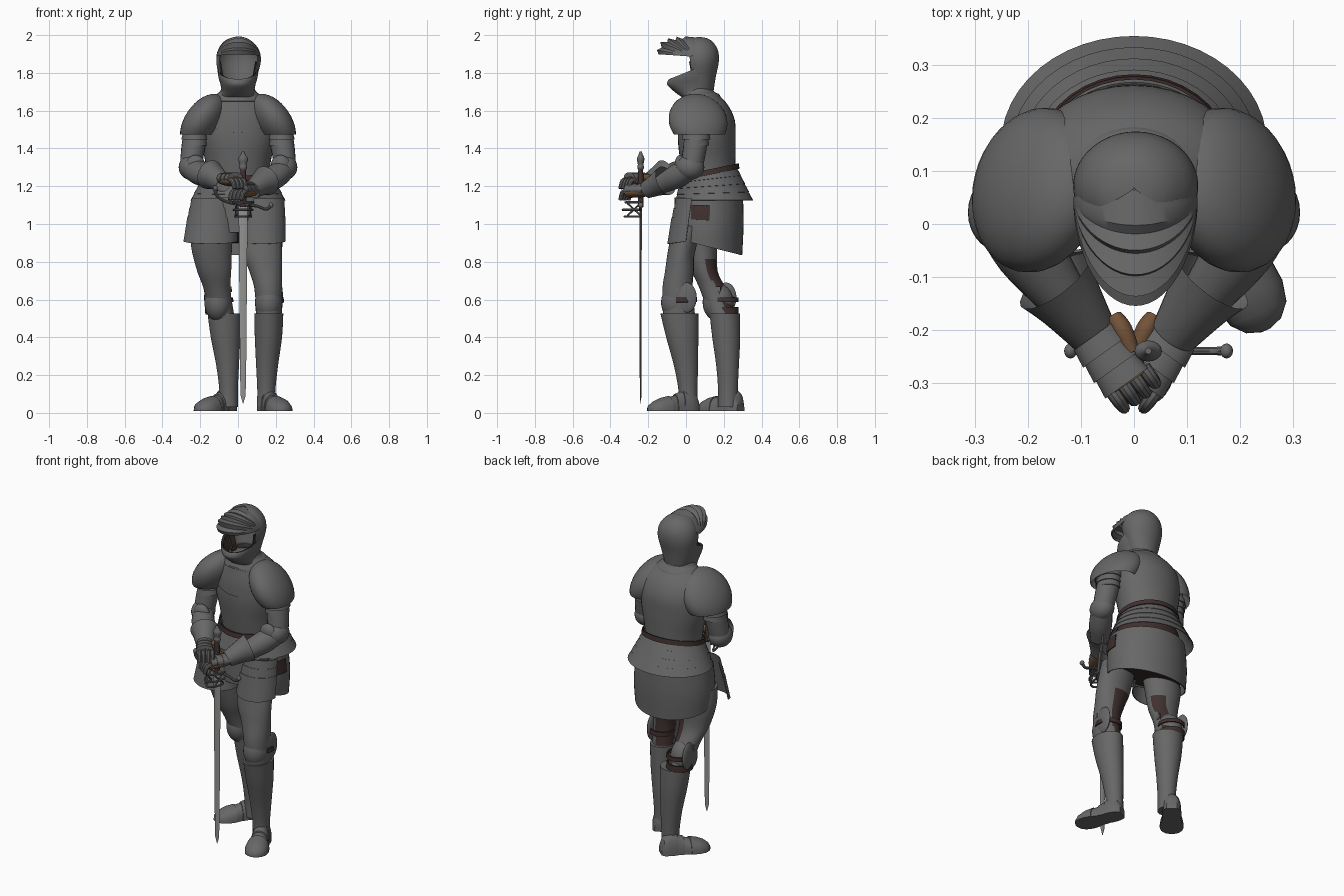
import bpy, bmesh
from math import sin, cos, radians, pi
from mathutils import Vector, Matrix

cube = bpy.data.objects.get("Cube")
if cube:
    bpy.data.objects.remove(cube, do_unlink=True)


def material(name, r, g, b):
    m = bpy.data.materials.new(name)
    m.use_nodes = True
    m.diffuse_color = (r, g, b, 1)
    m.node_tree.nodes["Principled BSDF"].inputs["Base Color"].default_value = (r, g, b, 1)
    return m


STEEL = material("dark steel", .135, .135, .135)
BLADE = material("bright blade steel", .29, .29, .28)
DARK = material("dark leather", .05, .03, .028)
GLOVE = material("brown leather", .17, .085, .04)
parts = []


def finish(bm, name, mat):
    bmesh.ops.recalc_face_normals(bm, faces=bm.faces)
    me = bpy.data.meshes.new(name)
    bm.to_mesh(me)
    bm.free()
    me.materials.append(mat)
    ob = bpy.data.objects.new(name, me)
    bpy.context.scene.collection.objects.link(ob)
    parts.append(ob)
    return ob


def grid(name, rows, mat, closed=True, cap=False, thick=0.0):
    """Skin a list of equally long point rows."""
    bm = bmesh.new()
    vs = [[bm.verts.new(p) for p in r] for r in rows]
    n = len(rows[0])
    for a, b in zip(vs, vs[1:]):
        for i in range(n if closed else n - 1):
            j = (i + 1) % n
            bm.faces.new((a[i], a[j], b[j], b[i]))
    if cap:
        bm.faces.new(vs[0])
        bm.faces.new(vs[-1])
    bmesh.ops.recalc_face_normals(bm, faces=bm.faces)
    if thick:
        bmesh.ops.solidify(bm, geom=bm.faces[:], thickness=thick)
    return finish(bm, name, mat)


def spline(pts, k):
    """Catmull-Rom through tuples of any length."""
    if k < 2:
        return [tuple(p) for p in pts]
    e = [pts[0]] + list(pts) + [pts[-1]]
    out = []
    for a, b, c, d in zip(e, e[1:], e[2:], e[3:]):
        for s in range(k):
            t = s / k
            out.append(tuple(.5 * (2 * q + (r - p) * t + (2 * p - 5 * q + 4 * r - w) * t * t
                                   + (3 * q - p - 3 * r + w) * t ** 3)
                             for p, q, r, w in zip(a, b, c, d)))
    return out + [tuple(pts[-1])]


def loft(name, secs, mat=STEEL, a0=0, a1=360, n=36, k=4, cap=False, thick=0.0):
    """Level ellipses (z, cx, cy, rx, ry, rise toward the back); front is -90 degrees."""
    full = a1 - a0 >= 360
    secs = [tuple(s) + (0,) * (6 - len(s)) for s in secs]
    ang = [radians(a0 + (a1 - a0) * i / (n if full else n - 1)) for i in range(n)]
    rows = [[(cx + rx * cos(t), cy + ry * sin(t), z + up * (1 + sin(t)) / 2) for t in ang]
            for z, cx, cy, rx, ry, up in spline(secs, k)]
    return grid(name, rows, mat, full, cap, thick)


def tube(name, pts, mat=STEEL, ref=(0, 0, 1), n=20, k=4, cap=True, flat=1.0):
    """Round tube along (x, y, z, radius) points."""
    pts = spline(pts, k)
    cs = [Vector(p[:3]) for p in pts]
    rows = []
    for i, p in enumerate(pts):
        t = (cs[min(i + 1, len(cs) - 1)] - cs[max(i - 1, 0)]).normalized()
        u = t.cross(Vector(ref)).normalized()
        v = u.cross(t)
        rows.append([cs[i] + p[3] * (u * cos(a) + v * sin(a) * flat)
                     for a in (2 * pi * j / n for j in range(n))])
    return grid(name, rows, mat, True, cap)


def ball(name, loc, size, mat=STEEL, tilt=0, yaw=0, cut=None):
    bm = bmesh.new()
    turn = Matrix.Rotation(radians(yaw), 4, 'Z') @ Matrix.Rotation(radians(tilt), 4, 'Y')
    m = Matrix.Translation(loc) @ turn @ Matrix.Diagonal((*size, 1))
    bmesh.ops.create_uvsphere(bm, u_segments=28, v_segments=18, radius=1, matrix=m)
    if cut is not None:
        bmesh.ops.bisect_plane(bm, geom=bm.verts[:] + bm.edges[:] + bm.faces[:],
                               plane_co=(0, 0, cut), plane_no=(0, 0, -1), clear_outer=True)
    return finish(bm, name, mat)


# Torso
loft("cuirass", [(1.25, 0, .12, .165, .14), (1.34, 0, .115, .175, .147), (1.45, 0, .11, .2, .153),
                 (1.55, 0, .11, .2, .148), (1.63, 0, .098, .175, .124), (1.69, 0, .075, .11, .09)], cap=True)
loft("breast_overlay", [(1.485, 0, .11, .207, .159, .25), (1.56, 0, .108, .204, .152, .12),
                        (1.64, 0, .095, .17, .122)], a0=-155, a1=-25, k=3, thick=.004)
loft("gorget", [(1.65, 0, .08, .135, .11), (1.685, 0, .08, .115, .097), (1.7, 0, .065, .097, .085),
                (1.73, 0, .06, .08, .078)], thick=.005)
loft("belt", [(1.228, 0, .12, .186, .163, .065), (1.256, 0, .12, .182, .159, .065)], DARK, k=1, thick=.006)

# Fauld of overlapping lames
lames = []
for i in range(4):
    for f, out in ((i, .006), (i + .97, .009)):
        f /= 4
        lames.append((1.25 - .125 * f, 0, .12 + .03 * f, .168 + .075 * f + out, .142 + .055 * f + out, .05 * (1 - f)))
loft("fauld", lames, k=1, n=48, thick=.004)
loft("arming_skirt", [(1.2, 0, .12, .18, .15), (1.1, 0, .11, .215, .165), (.96, 0, .11, .21, .16, -.06)], DARK, cap=True)
loft("front_skirt", [(1.14, 0, .11, .215, .172), (.955, 0, .11, .218, .172)], a0=-135, a1=-45, k=1, thick=.004)
loft("rump_guard", [(1.125, 0, .11, .225, .193), (.99, 0, .11, .24, .195), (.93, 0, .105, .235, .193, -.095)],
     a0=-30, a1=210, thick=.006)
loft("hip_leather", [(1.1, 0, .11, .236, .2), (1.06, 0, .11, .242, .202), (1.03, 0, .11, .244, .202, -.02)],
     DARK, a0=-24, a1=4, n=8, k=1, thick=.005)
for s, side, w in ((1, "left", 0), (-1, "right", .03)):
    for j in range(3):
        secs = []
        for z in (1.135 - .05 * j, 1.08 - .05 * j - (.085 if j == 2 else 0)):
            f = (1.135 - z) / .24
            secs.append((z, s * (.128 + w * f * .6), .045 - .03 * f, .12 + w * f * .6 + .003 * j,
                         .1 + .008 * f + .003 * j, .03 * f))
        loft(f"{side}_tasset_{j}", secs, a0=-172, a1=-8, k=2, n=28, thick=.005)

# Helmet
loft("helmet_skull", [(1.71, 0, .075, .08, .072), (1.78, 0, .075, .1, .083), (1.86, .003, .072, .118, .102),
                      (1.92, .003, .07, .109, .099), (1.965, 0, .068, .076, .073), (1.985, 0, .066, .038, .04),
                      (1.99, 0, .066, .002, .002)], a0=-30, a1=210, thick=.005)
for a, side in ((-35, "left"), (175, "right")):
    loft(f"{side}_cheek_lining", [(1.72, 0, .073, .074, .066), (1.78, 0, .073, .093, .076),
                                  (1.86, 0, .07, .111, .094)], DARK, a0=a, a1=a + 40, n=12)
bevor = [(1.675, 0, .06, .095, .08), (1.7, 0, .045, .084, .1), (1.735, 0, .035, .088, .128),
         (1.755, 0, .035, .1, .128, .05), (1.765, 0, .04, .105, .126, .11)]
loft("bevor", bevor, a0=-205, a1=25, thick=.004)
loft("bevor_lining", [(z, x, y, rx - .008, ry - .008, *up) for z, x, y, rx, ry, *up in bevor[1:]],
     DARK, a0=-205, a1=25)
folds = ((4, .195), (10, .208), (15, .185), (23, .203), (28, .168), (34, .176), (40, .138),
         (47, .146), (54, .117), (64, .12), (80, .106), (98, .102))
rows = []
for pitch, r in folds:
    p = radians(pitch)
    bow = 1 + .25 * sin(p)
    rows.append([(.003 + .118 * cos(t), .05 - r * sin(t) ** bow * cos(p), 1.885 + r * sin(t) ** bow * sin(p))
                 for t in (pi * i / 28 for i in range(1, 28))])
grid("raised_visor", rows, STEEL, closed=False, thick=.004)

# Arms
for s, side in ((1, "left"), (-1, "right")):
    ball(f"{side}_pauldron", (s * .183, .064, 1.545), (.094, .158, .163), tilt=-35 * s, yaw=14 * s, cut=1.475)
    for j in range(3):
        z = 1.515 - .032 * j
        loft(f"{side}_arm_lame_{j}", [(z, s * .228, .055, .066 - .002 * j, .076 - .006 * j),
                                      (z - .035, s * .23, .053, .073 - .003 * j, .083 - .007 * j)], k=1, thick=.005)
    tube(f"{side}_upper_arm", [(s * .21, .07, 1.54, .065), (s * .235, .05, 1.42, .063),
                               (s * .25, .03, 1.3, .058)], ref=(0, 1, 0))
    ball(f"{side}_elbow_cop", (s * .25, .022, 1.3), (.064, .075, .066))
    ball(f"{side}_elbow_wing", (s * .225, -.03, 1.315), (.05, .03, .05))
    lift = .012 if s < 0 else -.02
    tube(f"{side}_forearm", [(s * .25, .02, 1.295, .058), (s * .2, -.05, 1.262 + lift / 2, .064),
                             (s * .14, -.13, 1.23 + lift, .05)])
    tube(f"{side}_gauntlet_cuff", [(s * .15, -.108, 1.25 + lift, .08), (s * .12, -.148, 1.232 + lift, .064),
                                   (s * .075, -.21, 1.2 + lift, .046)], cap=False)
    # Hands, the right one resting on top
    h = 1.232 if s < 0 else 1.172
    tube(f"{side}_hand_leather", [(s * .072, -.2, h, .042), (s * .045, -.25, h - .002, .049),
                                  (s * .012, -.3, h - .006, .046)], GLOVE, flat=.6)
    d = Vector((-s * .58, -.81, 0))
    across = Vector((.81, -s * .58, 0))
    wrist = Vector((s * .075, -.205, h))
    for j in range(3):
        a = wrist + d * (.005 + .036 * j) + across * s * .006 + Vector((0, 0, .011))
        tube(f"{side}_hand_plate_{j}", [(*a, .045), (*(a + d * .037), .05)], k=1, flat=.62)
    for j in range(4):
        q = wrist + d * .108 + across * (j - 1.5) * .025
        tube(f"{side}_finger_{j}", [(*q, .014), (*(q + d * .026 + Vector((0, 0, -.006))), .0135),
                                    (*(q + d * .042 + Vector((0, 0, -.045))), .011)], n=10, k=3)
    tube(f"{side}_thumb", [(s * .037, -.175, h + .005, .015), (s * .022, -.2, h + .014, .019),
                           (s * .004, -.242, h + .014, .015)], GLOVE, n=12)

# Legs: the left stands forward, the right behind and turned out
legs = {
    "left": ([(.99, .12, .01, .105, .08), (.85, .128, -.025, .105, .072), (.75, .147, -.035, .087, .076),
              (.65, .161, -.045, .073, .08), (.5, .163, -.035, .068, .085)],
             [(.525, .163, -.035, .077, .1), (.4, .161, -.02, .072, .085), (.25, .154, 0, .058, .064),
              (.12, .15, .01, .048, .05), (.03, .15, .012, .05, .05)],
             (.162, -.05, .585), (.222, .002), (.135, .06), (.4, -.917), ((.6, .014),)),
    "right": ([(.99, -.135, .07, .11, .095), (.88, -.14, .08, .108, .085), (.75, -.126, .1, .09, .068),
               (.65, -.11, .145, .07, .07), (.5, -.085, .2, .068, .072)],
              [(.525, -.073, .205, .088, .08), (.4, -.066, .213, .078, .074), (.25, -.055, .22, .06, .06),
               (.12, -.05, .222, .049, .052), (.03, -.05, .222, .05, .052)],
              (-.106, .17, .585), (-.163, .212), (-.03, .29), (-.64, -.768), ((.6, .012), (.54, .02)))}
for side, (thigh, shin, knee, wing, heel, d, straps) in legs.items():
    ob = loft(f"{side}_thigh", thigh, cap=True)
    # Open back of the thigh plate shows the leather beneath
    ob.data.materials.append(DARK)
    for f in ob.data.polygons:
        nx, ny = f.normal.x, f.normal.y
        bare = (ny > .1 and nx < .3) if side == "left" else (ny > .3 and nx > .25)
        if bare and .54 < f.center.z < .83:
            f.material_index = 1
    loft(f"{side}_greave", shin, cap=True)
    kx, ky, kz = knee
    ball(f"{side}_knee_cop", knee, (.072, .082, .1))
    ball(f"{side}_knee_wing", (*wing, kz + .025), (.016, .055, .08))
    loft(f"{side}_knee_lame", [(.668, kx, ky + .012, .072, .08), (.64, kx, ky + .012, .074, .083)],
         a0=-180, a1=0, n=20, k=1, thick=.005)
    for z, half in straps:
        loft(f"{side}_knee_strap", [(z - half, kx + .008, ky + .03, .075, .078), (z + half, kx + .005, ky + .03, .074, .077)],
             DARK, a0=-25, a1=200, n=24, k=1, thick=.006)
    # Sabaton of stepped plates
    shape = [(0, .03, .06), (.015, .045, .1), (.05, .053, .125), (.09, .053, .115), (.091, .05, .105),
             (.13, .054, .09), (.131, .051, .082), (.165, .06, .074), (.166, .063, .08), (.21, .067, .07),
             (.25, .058, .052), (.275, .036, .032), (.285, .008, .012)]
    rows = [[(heel[0] + d[0] * t - d[1] * w * cos(a), heel[1] + d[1] * t + d[0] * w * cos(a),
              .01 + h * sin(a) ** .8) for a in (pi * i / 18 for i in range(18))]
            + [(heel[0] + d[0] * t + d[1] * w, heel[1] + d[1] * t - d[0] * w, .01)] for t, w, h in shape]
    grid(f"{side}_sabaton", rows, STEEL, cap=True)

# Sword
SX, SY = .027, -.24
loft("sword_blade", [(1.1, SX, SY, .024, .006), (.2, SX, SY, .016, .005), (.09, SX, SY, .013, .004),
                     (.05, SX, SY, .001, .001)], BLADE, n=4, k=1, cap=True)
loft("sword_grip", [(1.09, SX, SY, .016, .014), (1.2, SX, SY, .018, .016), (1.3, SX, SY, .013, .012)], DARK, n=16, cap=True)
loft("sword_pommel", [(1.285, SX, SY, .014, .012), (1.3, SX, SY, .022, .018), (1.315, SX, SY, .018, .015),
                      (1.345, SX, SY, .026, .02), (1.365, SX, SY, .014, .012), (1.385, SX, SY, .006, .006)],
     n=16, k=3, cap=True)
tube("sword_crossguard", [(-.12, SY, 1.185, .011), (-.112, SY, 1.15, .008), (-.06, SY, 1.118, .008), (SX, SY, 1.105, .012),
                          (.1, SY, 1.095, .008), (.15, SY, 1.078, .008), (.175, SY, 1.1, .01)], ref=(0, 1, 0), n=10)
for x, z in ((-.12, 1.19), (.175, 1.1)):
    ball("crossguard_knob", (x, SY, z), (.012, .014, .014))
for z, w, out in ((1.115, .055, .08), (1.075, .05, .095), (1.04, .042, .085)):
    tube("hilt_ring", [(SX + w * cos(t), SY - out * sin(t), z, .006) for t in (pi * i / 8 for i in range(9))], n=8, k=2)
for w in (-.04, .04):
    for za, zb in ((1.11, 1.045), (1.045, 1.11)):
        tube("hilt_strut", [(SX + w, SY, za, .005), (SX + w * .8, SY - .07, zb, .005)], ref=(1, 0, 0), n=8, k=1)

# Smooth shading with crisp plate edges
bpy.ops.object.select_all(action='DESELECT')
for ob in parts:
    ob.select_set(True)
bpy.context.view_layer.objects.active = parts[0]
bpy.ops.object.shade_smooth_by_angle(angle=radians(35))
